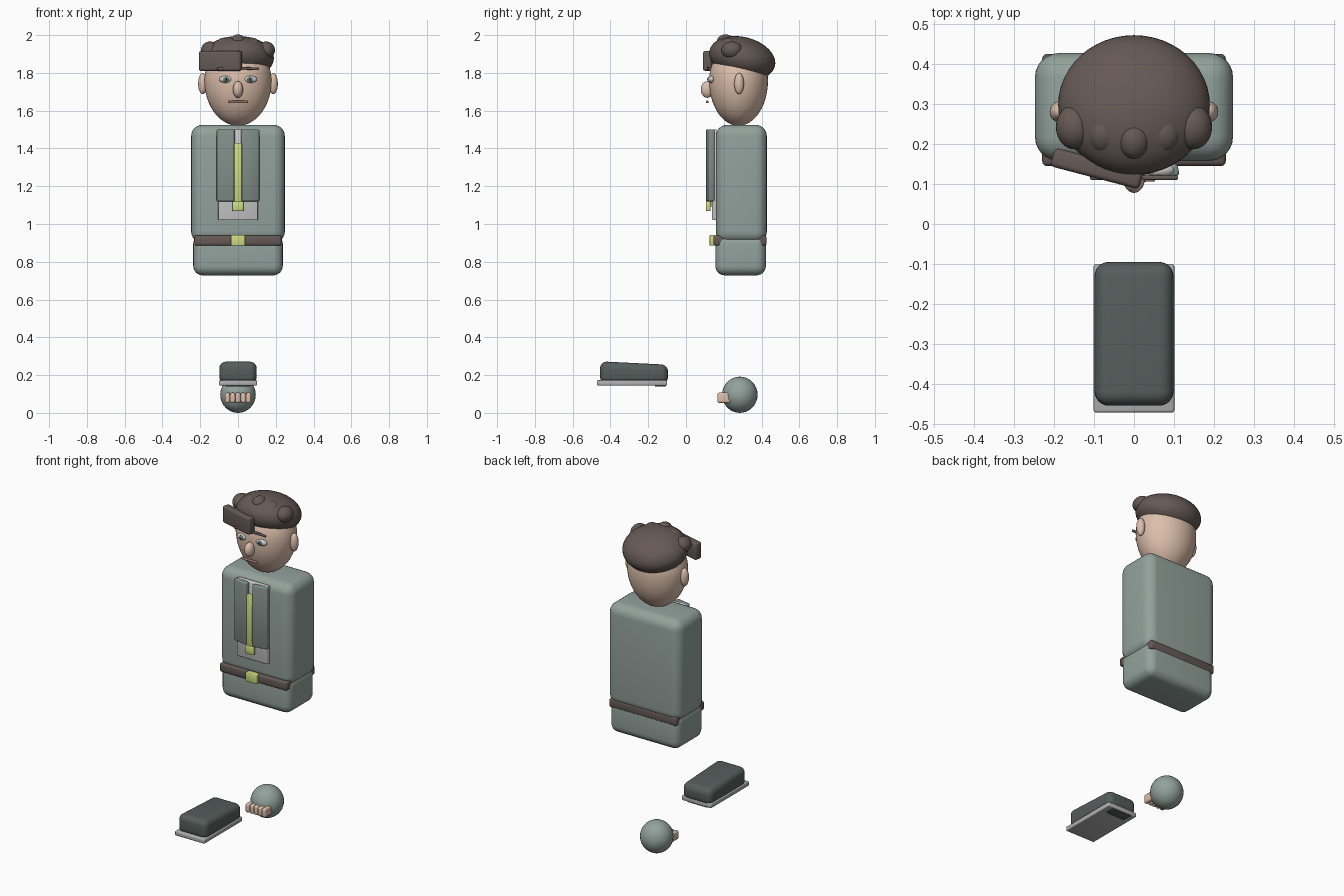
import bpy, bmesh, math
from mathutils import Matrix, Vector

if "Cube" in bpy.data.objects:
    bpy.data.objects.remove(bpy.data.objects["Cube"])


def mat(name, rgb):
    m = bpy.data.materials.new(name)
    m.diffuse_color = (*rgb, 1)
    m.use_nodes = True
    m.node_tree.nodes["Principled BSDF"].inputs["Base Color"].default_value = m.diffuse_color
    return m


SKIN = mat("skin", (0.72, 0.52, 0.41))
HAIR = mat("hair", (0.13, 0.10, 0.09))
CLOTH = mat("cloth", (0.29, 0.36, 0.33))
LAPEL = mat("lapel", (0.22, 0.27, 0.25))
WHITE = mat("white", (0.75, 0.74, 0.72))
LIME = mat("lime", (0.62, 0.72, 0.22))
SHOE = mat("shoe_dark", (0.09, 0.11, 0.105))
SOLE = mat("sole", (0.45, 0.44, 0.45))
IRIS = mat("iris", (0.16, 0.22, 0.22))
BLACK = mat("black", (0.02, 0.02, 0.02))
LIP = mat("lip", (0.38, 0.22, 0.18))


def finish(name, bm, loc, rot, material, angle=60):
    me = bpy.data.meshes.new(name)
    bm.to_mesh(me)
    bm.free()
    ob = bpy.data.objects.new(name, me)
    bpy.context.collection.objects.link(ob)
    ob.location = loc
    ob.rotation_euler = [math.radians(a) for a in rot]
    me.materials.append(material)
    bpy.ops.object.select_all(action='DESELECT')
    ob.select_set(True)
    bpy.context.view_layer.objects.active = ob
    bpy.ops.object.shade_smooth_by_angle(angle=math.radians(angle))
    return ob


def ball(name, loc, radii, material, rot=(0, 0, 0), seg=32):
    bm = bmesh.new()
    bmesh.ops.create_uvsphere(bm, u_segments=seg, v_segments=seg // 2, radius=1)
    bmesh.ops.scale(bm, vec=radii, verts=bm.verts)
    return finish(name, bm, loc, rot, material)


def box(name, lo, hi, bevel, material, rot=(0, 0, 0), seg=4, shape=None):
    lo, hi = Vector(lo), Vector(hi)
    bm = bmesh.new()
    bmesh.ops.create_cube(bm, size=1)
    bmesh.ops.scale(bm, vec=hi - lo, verts=bm.verts)
    if shape:
        for v in bm.verts:
            shape(v.co)
    bmesh.ops.bevel(bm, geom=bm.edges[:], offset=bevel, segments=seg,
                    profile=0.5, affect='EDGES', clamp_overlap=True)
    return finish(name, bm, (lo + hi) / 2, rot, material)


# torso and belt
box("jacket_body", (-0.248, 0.158, 0.90), (0.248, 0.428, 1.525), 0.06, CLOTH, seg=6)
box("jacket_skirt", (-0.237, 0.155, 0.728), (0.237, 0.423, 0.945), 0.05, CLOTH, seg=6)
box("belt", (-0.23, 0.145, 0.885), (0.23, 0.426, 0.94), 0.012, HAIR, seg=3)
box("belt_buckle", (-0.037, 0.125, 0.885), (0.037, 0.155, 0.942), 0.004, LIME, seg=2)

# shirt front, lapels and tie
box("shirt_front", (-0.105, 0.138, 1.02), (0.105, 0.165, 1.50), 0.005, WHITE, seg=2)
for side, s in (("left", -1), ("right", 1)):
    xs = sorted((s * 0.018, s * 0.112))
    box(side + "_lapel", (xs[0], 0.113, 1.12), (xs[1], 0.143, 1.50), 0.006,
        LAPEL, rot=(0, 0, 11 * s), seg=2)
box("tie_blade", (-0.02, 0.108, 1.09), (0.02, 0.135, 1.43), 0.004, LIME, seg=2)
box("tie_tip", (-0.029, 0.105, 1.068), (0.029, 0.13, 1.12), 0.005, LIME, seg=2)

# head: egg with a narrower chin
head = ball("head", (0, 0.278, 1.76), (0.178, 0.156, 0.24), SKIN, seg=48)
for v in head.data.vertices:
    if v.co.z > 0:
        v.co.z *= 0.8
ball("nose", (0, 0.113, 1.712), (0.027, 0.035, 0.044), SKIN)
box("mouth", (-0.053, 0.106, 1.64), (0.053, 0.12, 1.653), 0.004, LIP, seg=2)
for side, s in (("left", -1), ("right", 1)):
    ball(side + "_ear", (s * 0.187, 0.281, 1.743), (0.024, 0.026, 0.056), SKIN)
    ball(side + "_eye", (s * 0.066, 0.135, 1.766), (0.035, 0.018, 0.019), WHITE)
    ball(side + "_iris", (s * 0.064, 0.121, 1.766), (0.014, 0.008, 0.014), IRIS, seg=20)
    ball(side + "_pupil", (s * 0.064, 0.115, 1.766), (0.006, 0.004, 0.006), BLACK, seg=16)
    box(side + "_brow", (s * 0.065 - 0.045, 0.11, 1.816), (s * 0.065 + 0.045, 0.122, 1.83),
        0.004, HAIR, rot=(0, 2 * s, 0), seg=2)

# hair: tilted cap, row of curls and a swept fringe
ball("hair_cap", (0, 0.298, 1.878), (0.19, 0.178, 0.112), HAIR, rot=(-14, 0, 0), seg=48)
for i, (x, y, z, r) in enumerate([(-0.148, 0.243, 1.92, 0.05), (-0.075, 0.228, 1.943, 0.047),
                                  (0, 0.21, 1.965, 0.042), (0.075, 0.228, 1.943, 0.047),
                                  (0.148, 0.243, 1.92, 0.05)]):
    ball(f"hair_curl_{i + 1}", (x, y, z), (r * 0.95, r * 1.12, r * 0.92), HAIR)
box("hair_fringe", (-0.208, 0.115, 1.811), (0.022, 0.163, 1.915), 0.012, HAIR,
    rot=(0, 0, -14.7), seg=4)

# fist with a row of fingers
ball("sleeve_ball", (0, 0.285, 0.096), (0.094, 0.094, 0.096), CLOTH)
for i in range(5):
    x = (i - 2) * 0.028
    box(f"finger_{i + 1}", (x - 0.0135, 0.166, 0.052), (x + 0.0135, 0.25, 0.107),
        0.011, SKIN, seg=4)


# shoe: wedge upper, sole and heel
def wedge(co):
    if co.z > 0 and co.y > 0:
        co.z -= 0.018


box("shoe_upper", (-0.099, -0.455, 0.155), (0.099, -0.095, 0.273), 0.036, SHOE, shape=wedge, seg=6)
box("shoe_sole", (-0.101, -0.472, 0.145), (0.101, -0.10, 0.173), 0.006, SOLE, seg=3)
box("shoe_heel", (-0.065, -0.165, 0.139), (0.065, -0.107, 0.155), 0.003, SHOE, seg=2)
